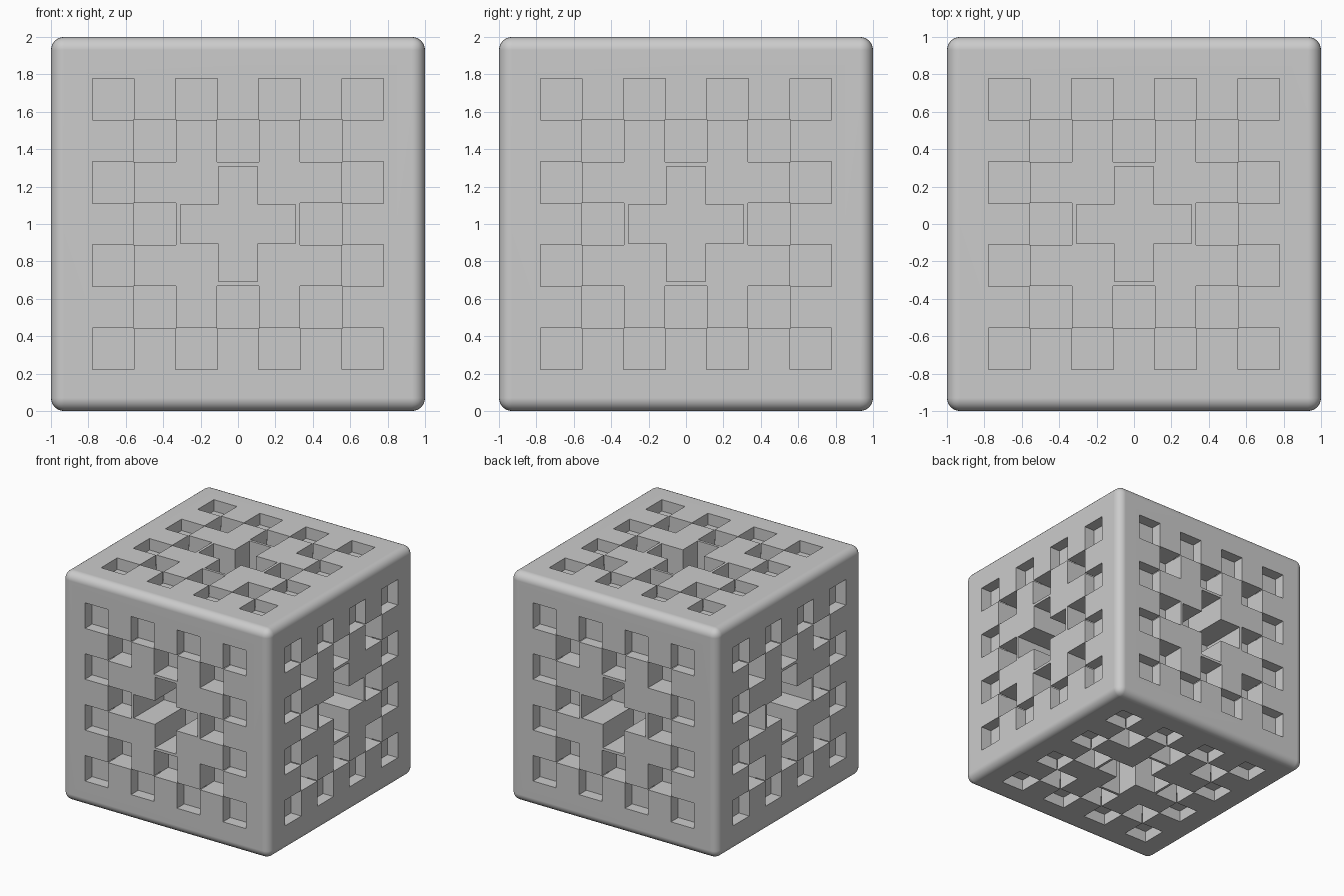
import bpy, bmesh, math
from mathutils import Matrix, Vector

if "Cube" in bpy.data.objects:
    bpy.data.objects.remove(bpy.data.objects["Cube"])

C = 2 / 9  # pattern cell size

# Rotations carrying the +z face pattern to all six sides
SIDES = [Matrix.Rotation(math.radians(a), 4, ax) for ax, a in
         (('X', 0), ('X', 90), ('X', 180), ('X', 270), ('Y', 90), ('Y', 270))]


def square(cx, cy, h):
    return [(cx - h, cy - h), (cx + h, cy - h), (cx + h, cy + h), (cx - h, cy + h)]


def make_cutter(name, profiles, depth):
    """Prisms sunk to the given depth in every side of the cube."""
    bm = bmesh.new()
    for rot in SIDES:
        for pts in profiles:
            lo = [bm.verts.new(rot @ Vector((x, y, 1 - depth))) for x, y in pts]
            hi = [bm.verts.new(rot @ Vector((x, y, 1.1))) for x, y in pts]
            bm.faces.new(lo[::-1])
            bm.faces.new(hi)
            n = len(pts)
            for i in range(n):
                j = (i + 1) % n
                bm.faces.new((lo[i], lo[j], hi[j], hi[i]))
    bmesh.ops.translate(bm, verts=bm.verts, vec=(0, 0, 1))
    me = bpy.data.meshes.new(name)
    bm.to_mesh(me)
    bm.free()
    ob = bpy.data.objects.new(name, me)
    bpy.context.collection.objects.link(ob)
    ob.hide_render = True
    return ob


# Rounded cube body
bpy.ops.mesh.primitive_cube_add(size=2, location=(0, 0, 1))
body = bpy.context.object
body.name = "carved_cube"
bev = body.modifiers.new("round_edges", 'BEVEL')
bev.width = 0.07
bev.segments = 6

# Outer ring of shallow square pockets
ring = (-3, -1, 1, 3)
outer = [square(i * C, j * C, 0.1115) for i in ring for j in ring if 3 in (abs(i), abs(j))]
# Inner ring of deeper square pockets
inner = [square(i * C, j * C, 0.1135) for i in (-2, 0, 2) for j in (-2, 0, 2) if i or j]
# Deep central plus
a, b = 0.103, 0.308
plus = [(-a, -b), (a, -b), (a, -a), (b, -a), (b, a), (a, a),
        (a, b), (-a, b), (-a, a), (-b, a), (-b, -a), (-a, -a)]

cutters = [make_cutter("outer_pocket_cutter", outer, 0.10),
           make_cutter("inner_pocket_cutter", inner, 0.20),
           make_cutter("plus_recess_cutter", [plus], 0.42)]
for c in cutters:
    m = body.modifiers.new(c.name, 'BOOLEAN')
    m.operation = 'DIFFERENCE'
    m.solver = 'EXACT'
    m.object = c

# Apply the carving and remove the cutters
bpy.ops.object.select_all(action='DESELECT')
body.select_set(True)
bpy.context.view_layer.objects.active = body
for m in list(body.modifiers):
    bpy.ops.object.modifier_apply(modifier=m.name)
for c in cutters:
    bpy.data.objects.remove(c, do_unlink=True)

# Smooth rounded edges, crisp pockets, flat sides
bpy.ops.object.shade_smooth_by_angle(angle=math.radians(35))
wn = body.modifiers.new("flat_sides", 'WEIGHTED_NORMAL')
wn.keep_sharp = True
